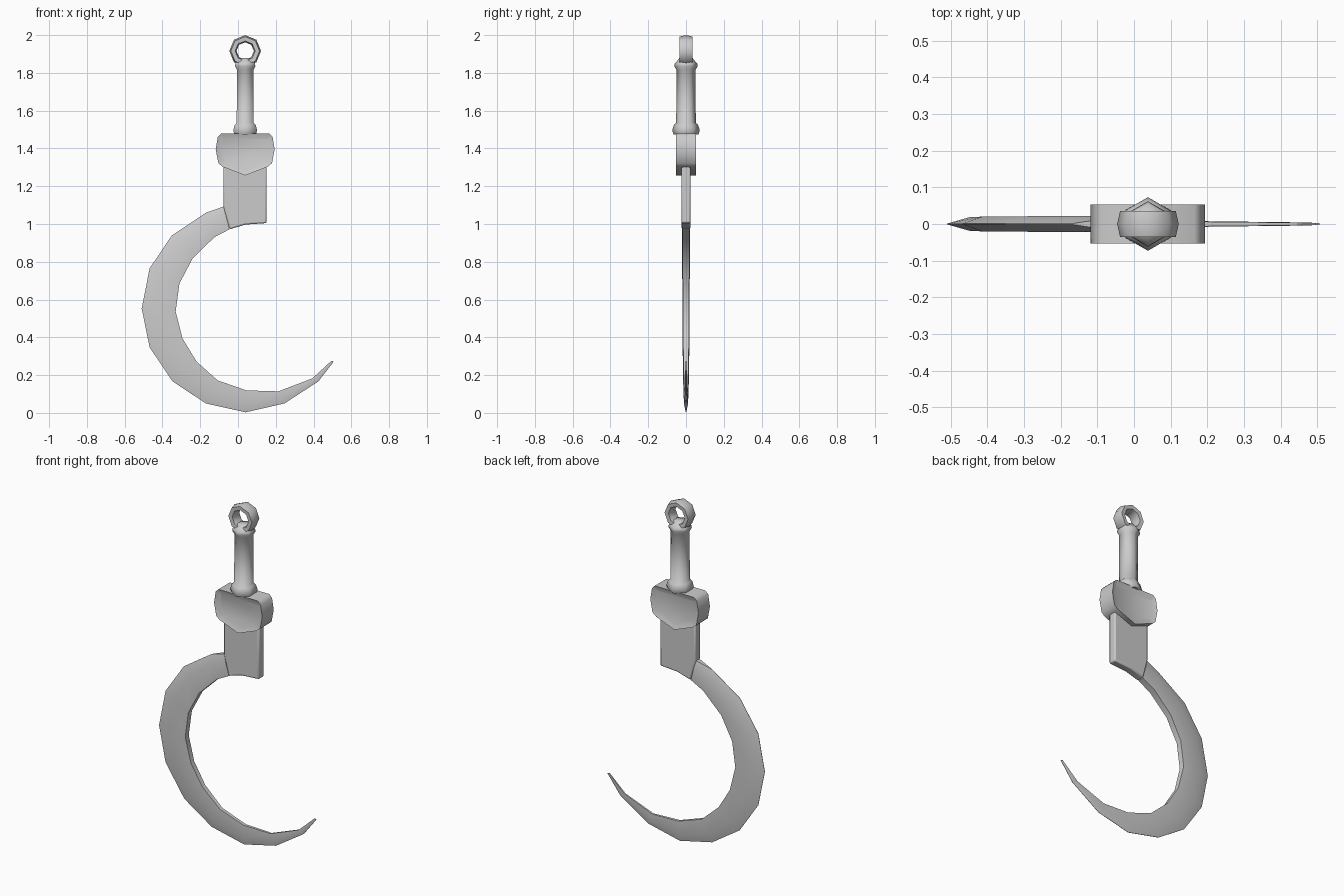
import bpy, bmesh
from math import sin, cos, pi, radians

if "Cube" in bpy.data.objects:
    bpy.data.objects.remove(bpy.data.objects["Cube"])

CX = 0.038  # axis of the handle


def make_object(name, bm, angle=40):
    bmesh.ops.recalc_face_normals(bm, faces=bm.faces[:])
    me = bpy.data.meshes.new(name)
    bm.to_mesh(me)
    bm.free()
    ob = bpy.data.objects.new(name, me)
    bpy.context.collection.objects.link(ob)
    bpy.ops.object.select_all(action='DESELECT')
    ob.select_set(True)
    bpy.context.view_layer.objects.active = ob
    bpy.ops.object.shade_smooth_by_angle(angle=radians(angle))
    return ob


def bridge(bm, rings, loop=False, caps=True):
    """Skin a list of closed vertex rings."""
    vs = [[bm.verts.new(p) for p in r] for r in rings]
    n = len(vs[0])
    for i in range(len(vs) if loop else len(vs) - 1):
        a, b = vs[i], vs[(i + 1) % len(vs)]
        for j in range(n):
            k = (j + 1) % n
            bm.faces.new((a[j], a[k], b[k], b[j]))
    if caps and not loop:
        bm.faces.new(vs[0])
        bm.faces.new(vs[-1])


def prism(bm, outline, half):
    bridge(bm, [[(x, y, z) for x, z in outline] for y in (-half, half)])


# Blade: (outer edge x, z, inner edge x, z, half thickness)
stations = [
    (-0.077, 1.092, -0.045, 0.972, 0.022),
    (-0.170, 1.060, -0.125, 0.930, 0.022),
    (-0.350, 0.940, -0.240, 0.818, 0.021),
    (-0.468, 0.765, -0.310, 0.685, 0.020),
    (-0.510, 0.553, -0.330, 0.537, 0.019),
    (-0.468, 0.347, -0.294, 0.394, 0.018),
    (-0.347, 0.167, -0.220, 0.273, 0.016),
    (-0.170, 0.050, -0.108, 0.172, 0.013),
    (0.040, 0.003, 0.045, 0.119, 0.010),
    (0.246, 0.050, 0.214, 0.114, 0.007),
    (0.426, 0.167, 0.394, 0.183, 0.005),
    (0.507, 0.272, 0.495, 0.276, 0.003),
]
bm = bmesh.new()
rings = []
for i, (ox, oz, ix, iz, h) in enumerate(stations):
    t = 0.35
    mx, mz = ox + (ix - ox) * t, oz + (iz - oz) * t
    e = 0.015 if i == 0 else 0.001
    rings.append([(ox, -e, oz), (mx, -h, mz), (ix, -h * 0.85, iz),
                  (ix, h * 0.85, iz), (mx, h, mz), (ox, e, oz)])
bridge(bm, rings)
make_object("blade", bm)

# Tang between blade and guard
bm = bmesh.new()
prism(bm, [(-0.077, 1.34), (0.152, 1.34), (0.152, 1.005), (0.04, 0.997),
           (-0.045, 0.972), (-0.077, 1.092)], 0.024)
tang = make_object("tang", bm)
bev = tang.modifiers.new("soft_edges", 'BEVEL')
bev.width = 0.008
bev.segments = 2

# Guard: shield shaped block with sunken panels front and back
half_outline = [(0.127, 1.48), (0.145, 1.462), (0.156, 1.395),
                (0.142, 1.322), (0.118, 1.302)]
outline = [(CX + x, z) for x, z in half_outline] + [(CX, 1.257)]
outline += [(CX - x, z) for x, z in reversed(half_outline)]
bm = bmesh.new()
prism(bm, outline, 0.053)
bm.normal_update()
bmesh.ops.recalc_face_normals(bm, faces=bm.faces[:])
panels = [f for f in bm.faces if len(f.verts) > 4]
bmesh.ops.inset_individual(bm, faces=panels, thickness=0.03, depth=-0.012)
make_object("guard", bm, 50)

# Handle with flange and collar, six-sided
profile = [(0.066, 1.475), (0.073, 1.495), (0.064, 1.525), (0.052, 1.535),
           (0.050, 1.815), (0.062, 1.835), (0.060, 1.850), (0.048, 1.862), (0.034, 1.880)]
bm = bmesh.new()
bridge(bm, [[(CX + r * sin(k * pi / 3), r * cos(k * pi / 3), z) for k in range(6)]
            for r, z in profile])
make_object("handle", bm, 62)

# Pommel ring, eight-sided
section = [(0.084, 0.0), (0.076, 0.035), (0.053, 0.033),
           (0.046, 0.0), (0.053, -0.033), (0.076, -0.035)]
bm = bmesh.new()
bridge(bm, [[(CX + r * sin(k * pi / 4), y, 1.916 + r * cos(k * pi / 4))
             for r, y in section] for k in range(8)], loop=True)
make_object("pommel_ring", bm, 60)
